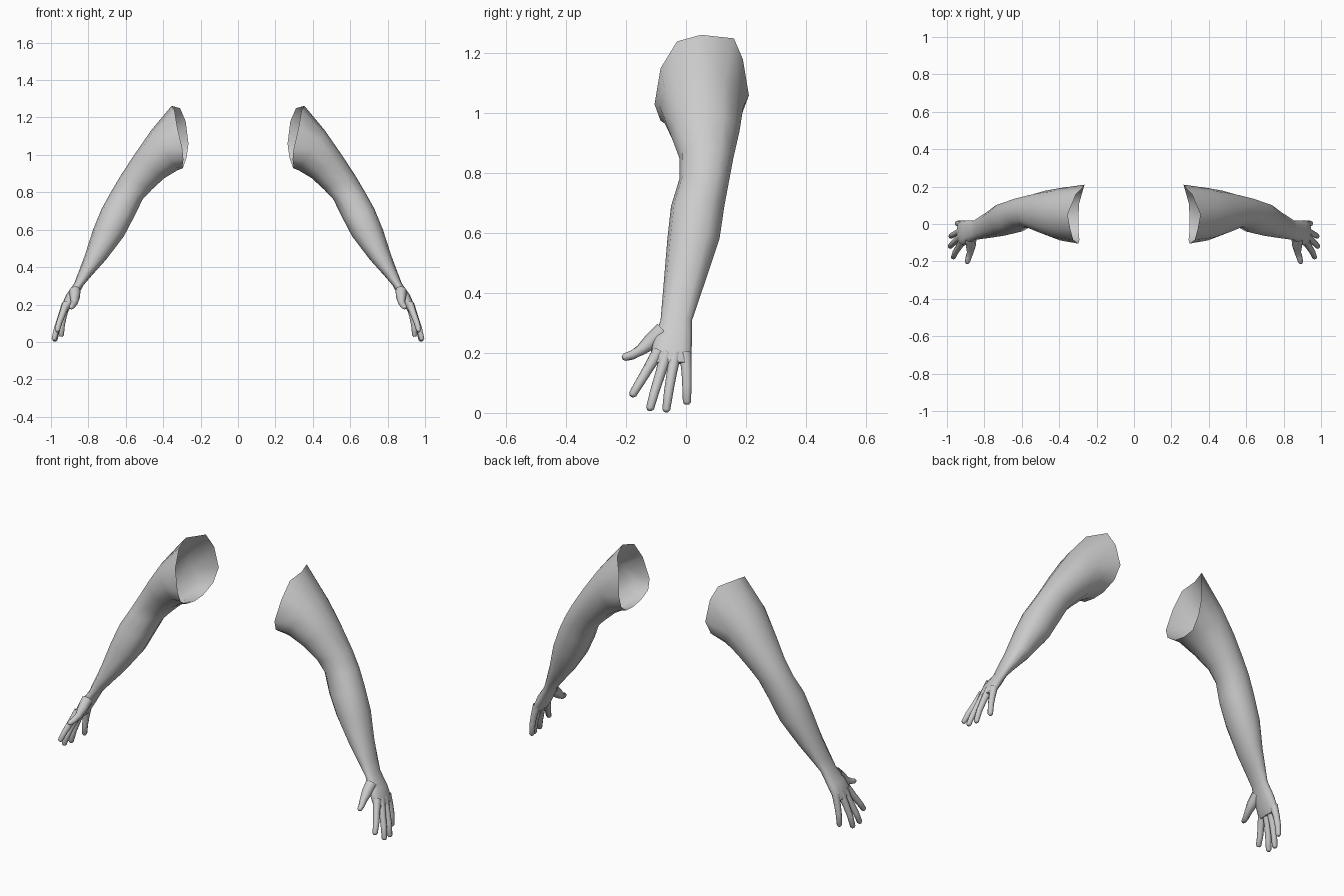
import bpy, bmesh, math
from mathutils import Vector

if "Cube" in bpy.data.objects:
    bpy.data.objects.remove(bpy.data.objects["Cube"])

skin = bpy.data.materials.new("light_grey")
skin.diffuse_color = (0.6, 0.6, 0.6, 1)
skin.use_nodes = True
skin.node_tree.nodes["Principled BSDF"].inputs["Base Color"].default_value = skin.diffuse_color


def loft(name, rings, cap_start=False, cap_end=True):
    """Bridge rings of equal size into a tube and mirror it to the other side."""
    bm = bmesh.new()
    loops = [[bm.verts.new(p) for p in ring] for ring in rings]
    n = len(loops[0])
    for a, b in zip(loops, loops[1:]):
        for i in range(n):
            j = (i + 1) % n
            bm.faces.new((a[i], a[j], b[j], b[i]))
    if cap_start:
        bm.faces.new(loops[0])
    if cap_end:
        bm.faces.new(loops[-1])
    bmesh.ops.recalc_face_normals(bm, faces=bm.faces)
    # make sure the walls face away from the tube axis
    bm.faces.ensure_lookup_table()
    f = bm.faces[0]
    axis = sum((Vector(p) for p in rings[0] + rings[1]), Vector()) / (2 * n)
    if f.normal.dot(f.calc_center_median() - axis) < 0:
        bmesh.ops.reverse_faces(bm, faces=bm.faces)
    mesh = bpy.data.meshes.new(name)
    bm.to_mesh(mesh)
    bm.free()
    mesh.materials.append(skin)
    ob = bpy.data.objects.new(name, mesh)
    bpy.context.collection.objects.link(ob)
    mirror = ob.modifiers.new("both_sides", 'MIRROR')
    mirror.use_mirror_merge = False
    bpy.ops.object.select_all(action='DESELECT')
    ob.select_set(True)
    bpy.context.view_layer.objects.active = ob
    bpy.ops.object.shade_smooth_by_angle(angle=math.radians(60))
    return ob


def section(outer, inner, y0, y1, n=12):
    """Rounded cross-section between an outer and an inner (x, z) point."""
    o, i = Vector((outer[0], 0, outer[1])), Vector((inner[0], 0, inner[1]))
    mid, half = (o + i) / 2, (o - i) / 2
    ring = []
    for k in range(n):
        a = 2 * math.pi * k / n
        c, s = math.cos(a), math.sin(a)
        c, s = (math.copysign(abs(v) ** 0.9, v) for v in (c, s))
        ring.append(mid + half * c + Vector((0, (y0 + y1) / 2 + s * (y1 - y0) / 2, 0)))
    return ring


def digit(name, points, radii, n=8):
    """Tapered finger along a path with a rounded tip."""
    pts = [Vector(p) for p in points]
    end = (pts[-1] - pts[-2]).normalized()
    pts.insert(-1, pts[-1] - end * radii[-1] * 0.6)
    radii = list(radii) + [radii[-1] * 0.55]
    rings = []
    for k, (p, r) in enumerate(zip(pts, radii)):
        t = (pts[min(k + 1, len(pts) - 1)] - pts[max(k - 1, 0)]).normalized()
        u = t.cross(Vector((0, 1, 0))).normalized()
        v = t.cross(u)
        rings.append([p + (u * math.cos(a) + v * math.sin(a)) * r
                      for a in (2 * math.pi * i / n for i in range(n))])
    return loft(name, rings)


# Open shoulder edge
shoulder = [Vector(p) for p in (
    (.355, .05, 1.262), (.31, .16, 1.25), (.28, .19, 1.18), (.265, .21, 1.06),
    (.275, .175, .985), (.293, .11, .935), (.297, .04, .928), (.297, -.03, .94),
    (.292, -.085, .975), (.297, -.105, 1.03), (.325, -.085, 1.15), (.34, -.03, 1.24))]

# Upper arm, elbow, forearm, wrist and palm: outer xz, inner xz, front y, back y
profile = [
    ((.465, 1.13), (.325, .917), -.088, .192),
    ((.555, 1.0), (.395, .875), -.055, .178),
    ((.63, .885), (.46, .815), -.022, .158),
    ((.68, .80), (.51, .762), -.022, .145),
    ((.73, .71), (.555, .67), -.05, .128),
    ((.775, .60), (.61, .565), -.062, .112),
    ((.82, .46), (.705, .44), -.073, .068),
    ((.852, .375), (.777, .36), -.08, .04),
    ((.875, .315), (.827, .302), -.085, .02),
    ((.92, .25), (.862, .237), -.108, .02),
    ((.943, .195), (.893, .185), -.12, .018),
    ((.948, .17), (.91, .162), -.114, .014),
]
loft("arm_and_palm", [shoulder] + [section(*s) for s in profile])

# Fingers from the knuckles to the tips
fingers = {
    "index_finger": ((.918, -.092, .205), (.94, -.128, .145), (.957, -.155, .1), (.968, -.182, .055)),
    "middle_finger": ((.922, -.065, .20), (.948, -.086, .13), (.969, -.105, .07), (.985, -.122, .008)),
    "ring_finger": ((.922, -.036, .20), (.948, -.048, .13), (.967, -.058, .07), (.98, -.067, .003)),
    "little_finger": ((.918, -.003, .20), (.932, .002, .14), (.941, .003, .09), (.945, .003, .028)),
}
for name, path in fingers.items():
    digit(name, path, (.021, .017, .0155, .0135))

# Thumb
digit("thumb", ((.872, -.075, .275), (.872, -.115, .24), (.875, -.15, .21), (.885, -.18, .193),
                (.893, -.212, .184)), (.03, .027, .019, .016, .013))
